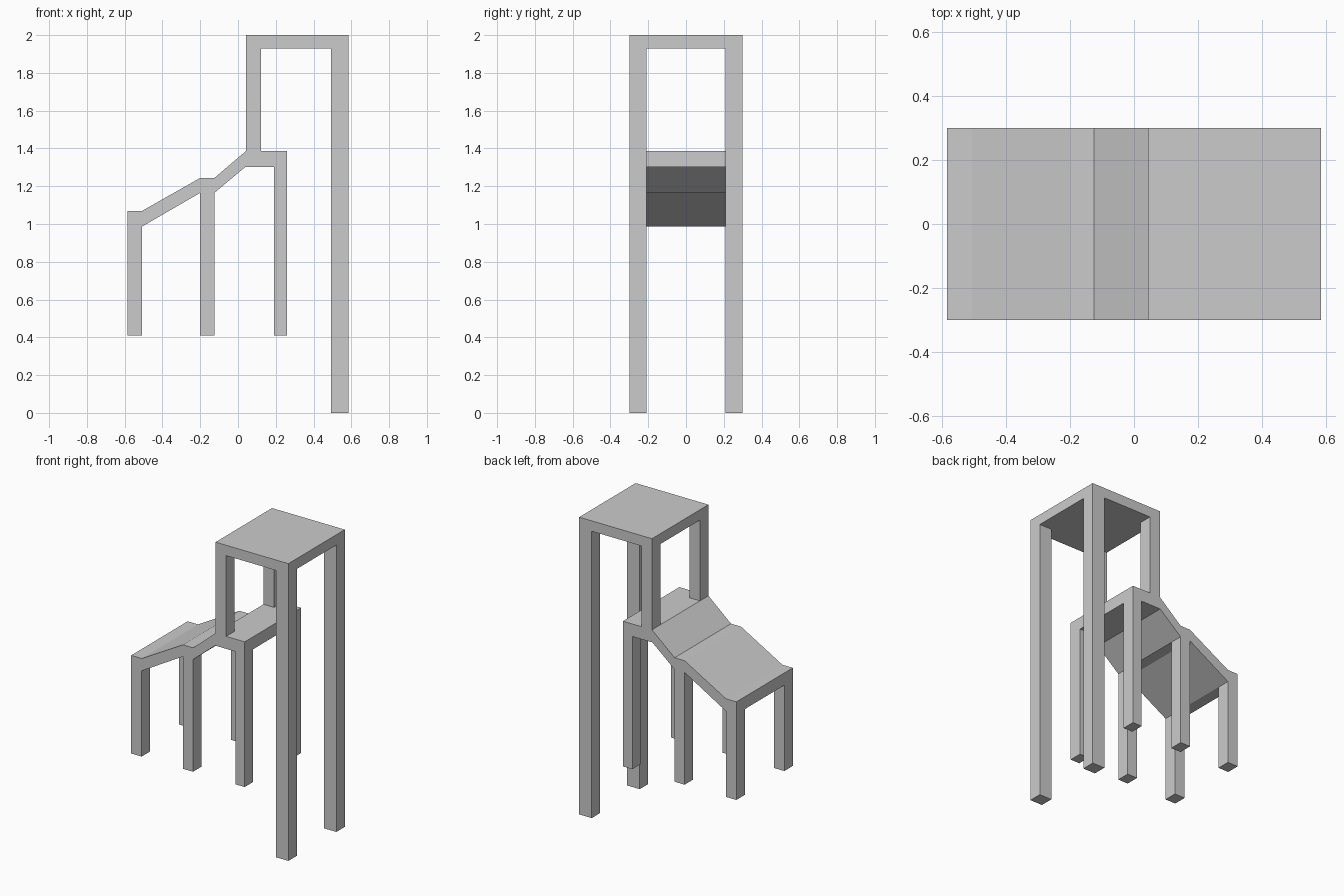
import bpy, bmesh

if "Cube" in bpy.data.objects:
    bpy.data.objects.remove(bpy.data.objects["Cube"])

HALF_W = 0.30   # half depth in y
LEG_W = 0.09    # leg thickness in y


def extrude_profile(name, profile, y0, y1):
    """Solid from an (x, z) outline swept along y."""
    bm = bmesh.new()
    face = bm.faces.new([bm.verts.new((x, y0, z)) for x, z in profile])
    swept = bmesh.ops.extrude_face_region(bm, geom=[face])
    verts = [v for v in swept["geom"] if isinstance(v, bmesh.types.BMVert)]
    bmesh.ops.translate(bm, verts=verts, vec=(0, y1 - y0, 0))
    bmesh.ops.recalc_face_normals(bm, faces=bm.faces)
    mesh = bpy.data.meshes.new(name)
    bm.to_mesh(mesh)
    bm.free()
    obj = bpy.data.objects.new(name, mesh)
    bpy.context.collection.objects.link(obj)
    return obj


def box(name, x0, x1, z0, z1, y0, y1):
    return extrude_profile(name, [(x0, z0), (x1, z0), (x1, z1), (x0, z1)], y0, y1)


def leg_pair(name, x0, x1, z0, z1):
    """One leg at the front and its twin mirrored to the back."""
    leg = box(name, x0, x1, z0, z1, -HALF_W, -HALF_W + LEG_W)
    mirror = leg.modifiers.new("mirror", "MIRROR")
    mirror.use_axis = (False, True, False)


# Stepped lower deck: flat ledges over the legs joined by slopes
deck_top = [(-0.585, 1.07), (-0.507, 1.07), (-0.20, 1.244),
            (-0.125, 1.244), (0.043, 1.387), (0.26, 1.387)]
deck_bottom = [(0.26, 1.303), (0.04, 1.303), (-0.125, 1.165),
               (-0.20, 1.165), (-0.507, 0.987), (-0.585, 0.987)]
extrude_profile("stepped_deck", deck_top + deck_bottom, -HALF_W, HALF_W)

# Upper table top
box("table_top", 0.043, 0.585, 1.93, 2.0, -HALF_W, HALF_W)

# Legs under the deck
leg_pair("low_deck_legs", -0.585, -0.507, 0.41, 0.987)
leg_pair("middle_deck_legs", -0.20, -0.125, 0.41, 1.165)
leg_pair("high_deck_legs", 0.19, 0.26, 0.41, 1.303)

# Legs under the table top: short ones stand on the deck, tall ones on the floor
leg_pair("short_table_legs", 0.043, 0.122, 1.387, 1.93)
leg_pair("tall_table_legs", 0.492, 0.585, 0.0, 1.93)
